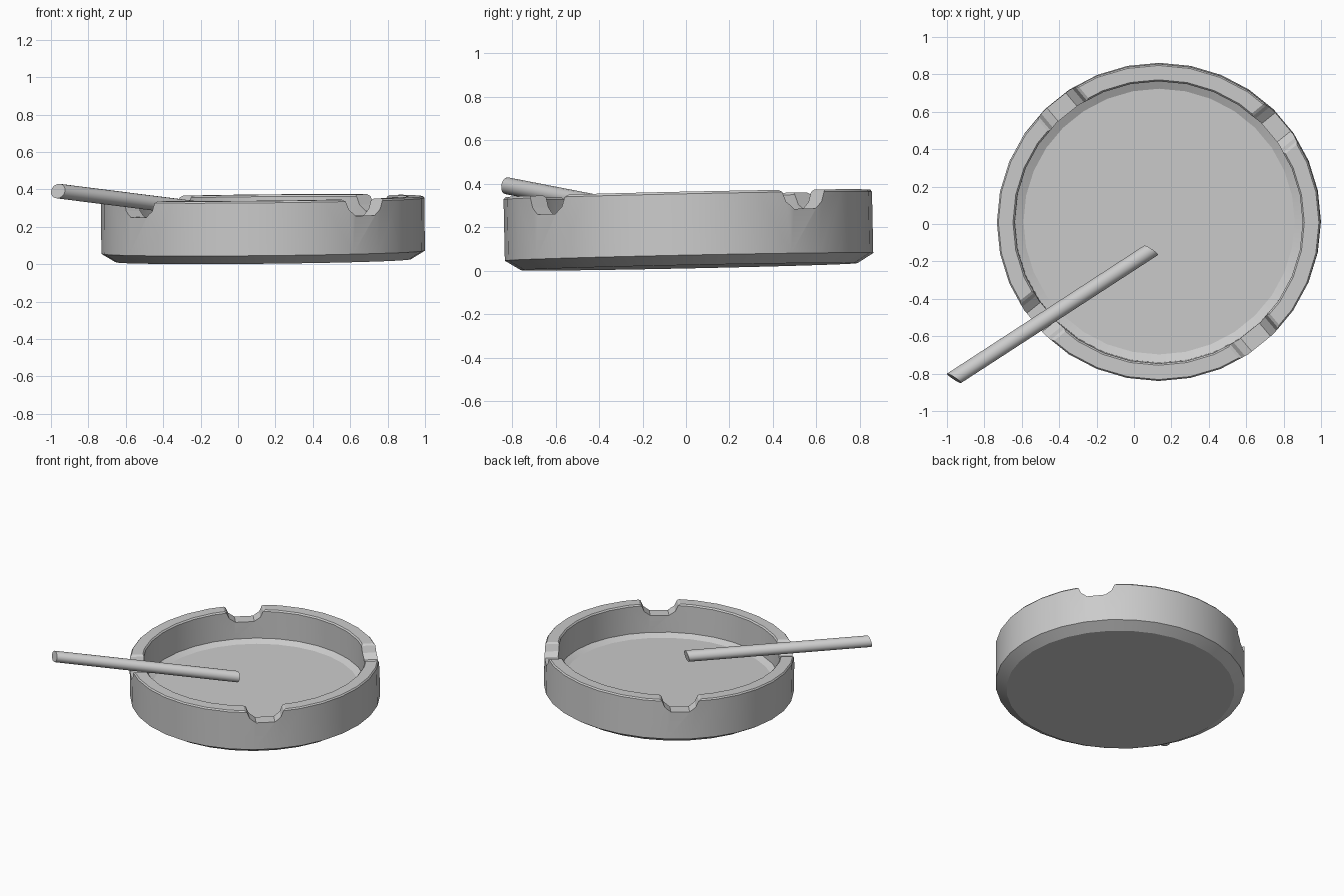
import bpy, bmesh, math
from mathutils import Vector, Matrix

if "Cube" in bpy.data.objects:
    bpy.data.objects.remove(bpy.data.objects["Cube"])

SIDES = 32


def make_object(name, bm):
    bmesh.ops.recalc_face_normals(bm, faces=bm.faces[:])
    mesh = bpy.data.meshes.new(name)
    bm.to_mesh(mesh)
    bm.free()
    obj = bpy.data.objects.new(name, mesh)
    bpy.context.collection.objects.link(obj)
    return obj


def loft(name, rings):
    """Skin a list of closed rings and cap both ends."""
    bm = bmesh.new()
    loops = [[bm.verts.new(p) for p in ring] for ring in rings]
    n = len(loops[0])
    for a, b in zip(loops, loops[1:]):
        for i in range(n):
            j = (i + 1) % n
            bm.faces.new((a[i], a[j], b[j], b[i]))
    bm.faces.new(loops[0])
    bm.faces.new(loops[-1])
    return make_object(name, bm)


def circle(r, z, n=SIDES):
    return [Vector((r * math.cos(2 * math.pi * i / n),
                    r * math.sin(2 * math.pi * i / n), z)) for i in range(n)]


def smooth(obj, degrees):
    bpy.ops.object.select_all(action='DESELECT')
    obj.select_set(True)
    bpy.context.view_layer.objects.active = obj
    bpy.ops.object.shade_smooth_by_angle(angle=math.radians(degrees))


# ashtray bowl: outer wall, rim, inner wall and floor as (radius, height)
H = 0.337
profile = [(0.79, 0.0), (0.865, 0.045), (0.865, H - 0.01), (0.857, H),
           (0.779, H), (0.770, H - 0.01), (0.770, 0.122), (0.725, 0.10)]
tray = loft("ashtray", [circle(r, z) for r, z in profile])

# rest notches: two crossing bars cut four notches through the rim
half = [(0.065, H - 0.088), (0.108, H - 0.055), (0.127, H - 0.01),
        (0.142, H), (0.142, H + 0.1)]
section = half + [(-x, z) for x, z in reversed(half)]
for k, angle in enumerate((39.5, 129.5)):
    cutter = loft(f"notch_cutter_{k + 1}",
                  [[Vector((d, y, z)) for y, z in section] for d in (-1.1, 1.1)])
    cutter.data.transform(Matrix.Rotation(math.radians(angle), 4, 'Z'))
    cutter.hide_render = True
    mod = tray.modifiers.new("notch", 'BOOLEAN')
    mod.operation = 'DIFFERENCE'
    mod.solver = 'EXACT'
    mod.object = cutter
    bpy.context.view_layer.objects.active = tray
    bpy.ops.object.modifier_apply(modifier=mod.name)
    bpy.data.objects.remove(cutter)

# the tray sits very slightly tilted
tray.data.transform(Matrix.Translation((0.135, 0.015, 0.0187))
                    @ Matrix.Rotation(0.021, 4, 'X')
                    @ Matrix.Rotation(-0.01, 4, 'Y')
                    @ Matrix.Diagonal((1.0, 0.98, 1.0, 1.0)))
smooth(tray, 20)

# cigarette: thin rod with slightly slanted ends, lying over one notch
u, v = Vector((0.0375, -0.025, 0.0)), Vector((0.006, 0.004, 0.039))
ends = [Vector((-0.962, -0.825, 0.391)), Vector((0.092, -0.14, 0.258))]
rod = [[e + u * c.x + v * c.y for c in circle(1, 0, 16)] for e in ends]
smooth(loft("cigarette", rod), 40)
